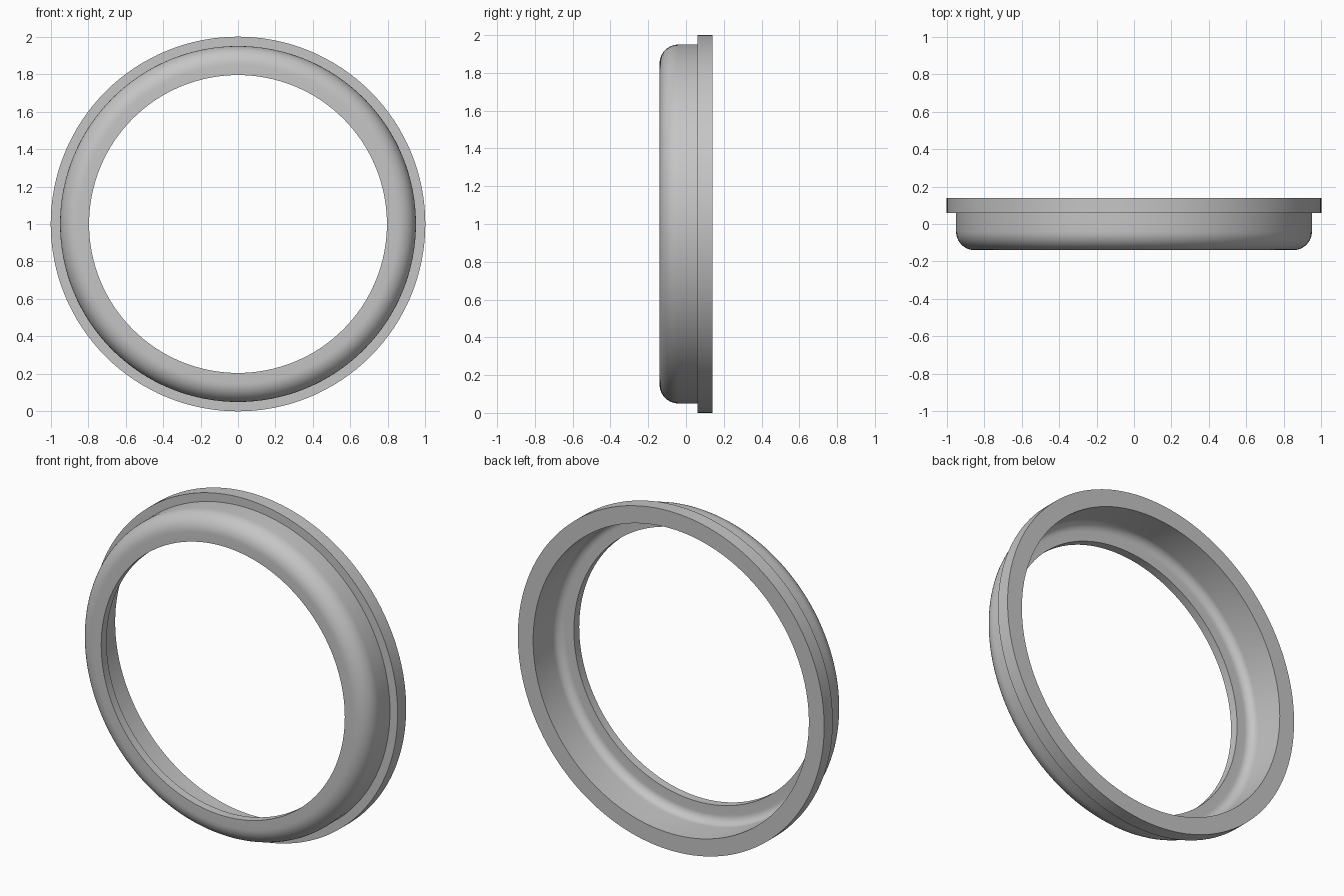
import bpy, bmesh, math
from mathutils import Matrix, Vector

cube = bpy.data.objects.get("Cube")
if cube:
    bpy.data.objects.remove(cube, do_unlink=True)

SEGMENTS = 128
FRONT, STEP, BACK = -0.14, 0.06, 0.14
HOLE, BORE, BODY, FLANGE = 0.795, 0.90, 0.95, 1.0
WALL, ROUND = 0.05, 0.10

# Satin grey
grey = bpy.data.materials.new("grey")
grey.use_nodes = True
colour = (0.56, 0.56, 0.56, 1)
grey.diffuse_color = colour
grey.node_tree.nodes["Principled BSDF"].inputs["Base Color"].default_value = colour


def corner(radius, steps=10):
    """Quarter round shared by the outside and inside of the shell."""
    cx, cy = BODY - ROUND, FRONT + ROUND
    angles = [math.pi / 2 * i / steps for i in range(steps + 1)]
    return [(cx + radius * math.sin(a), cy - radius * math.cos(a)) for a in angles]


# Cross-section as (radius, depth): front lip, rounded wall, flange, bore
profile = [(HOLE, FRONT)] + corner(ROUND)
profile += [(BODY, STEP), (FLANGE, STEP), (FLANGE, BACK), (BORE, BACK)]
profile += corner(ROUND - WALL)[::-1] + [(HOLE, FRONT + WALL)]

# Spin the section around the front-to-back axis
bm = bmesh.new()
verts = [bm.verts.new((r, y, 0)) for r, y in profile]
edges = [bm.edges.new((a, b)) for a, b in zip(verts, verts[1:] + verts[:1])]
bmesh.ops.spin(bm, geom=verts + edges, cent=(0, 0, 0), axis=(0, 1, 0),
               angle=2 * math.pi, steps=SEGMENTS, use_merge=True)
bmesh.ops.remove_doubles(bm, verts=bm.verts, dist=1e-5)
bmesh.ops.recalc_face_normals(bm, faces=bm.faces)
bmesh.ops.transform(bm, matrix=Matrix.Translation(Vector((0, 0, 1))), verts=bm.verts)

mesh = bpy.data.meshes.new("flanged_ring")
bm.to_mesh(mesh)
bm.free()
mesh.materials.append(grey)
ring = bpy.data.objects.new("flanged_ring", mesh)
bpy.context.collection.objects.link(ring)

# Smooth rounds, crisp rims
bpy.ops.object.select_all(action="DESELECT")
ring.select_set(True)
bpy.context.view_layer.objects.active = ring
bpy.ops.object.shade_smooth_by_angle(angle=math.radians(30))
